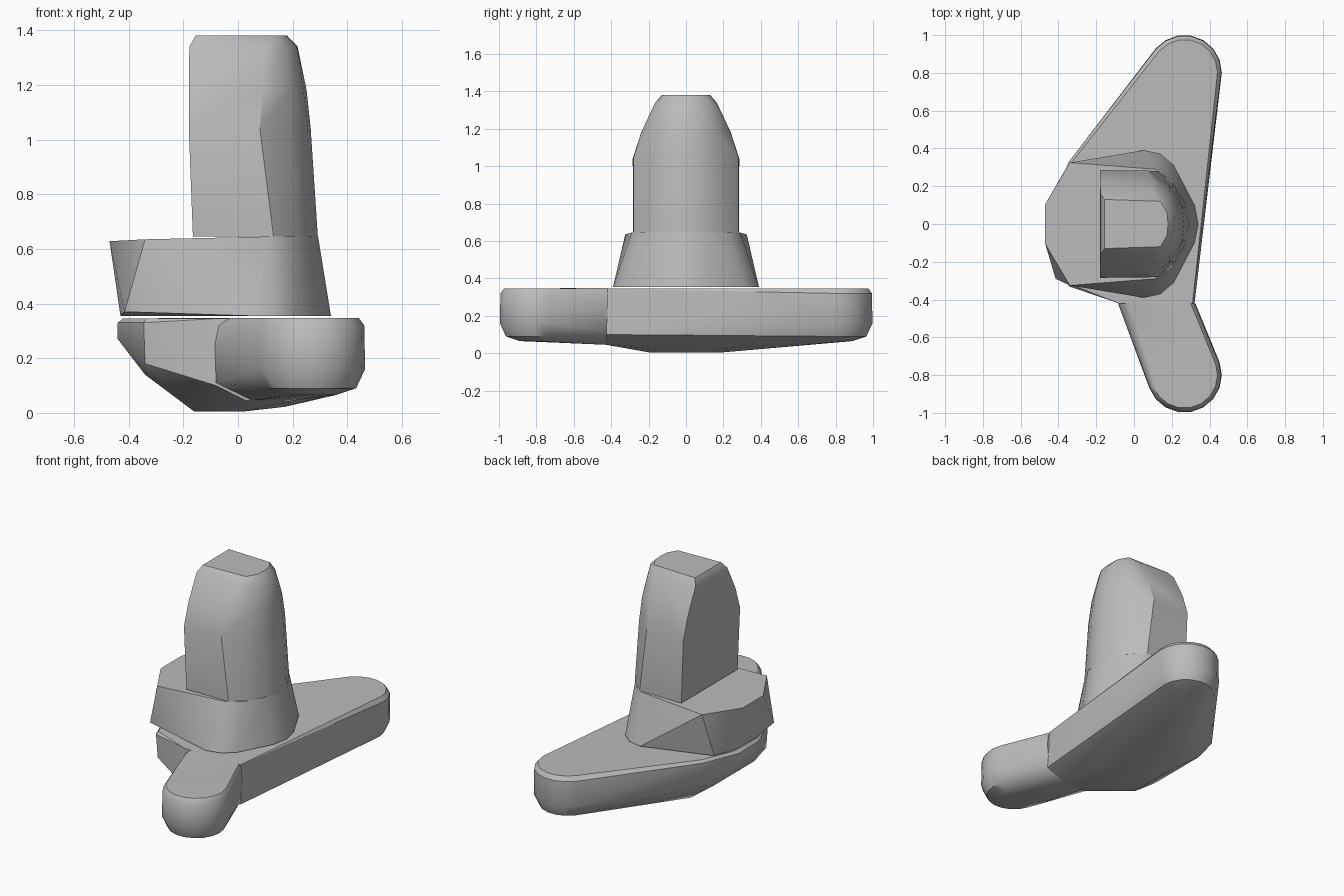
import bpy, bmesh, math

cube = bpy.data.objects.get("Cube")
if cube:
    bpy.data.objects.remove(cube, do_unlink=True)

grey = bpy.data.materials.new("plain_grey")
grey.use_nodes = True
colour = (0.5, 0.5, 0.5, 1)
grey.diffuse_color = colour
grey.node_tree.nodes["Principled BSDF"].inputs["Base Color"].default_value = colour


def solid(name, points, angle=32):
    """Convex solid wrapped around a few outline points."""
    bm = bmesh.new()
    for p in points:
        bm.verts.new(p)
    bmesh.ops.remove_doubles(bm, verts=bm.verts, dist=0.002)
    hull = bmesh.ops.convex_hull(bm, input=bm.verts)
    unused = [v for v in bm.verts if not v.link_faces]
    bmesh.ops.delete(bm, geom=unused, context='VERTS')
    bmesh.ops.dissolve_limit(bm, angle_limit=math.radians(1),
                             verts=bm.verts, edges=bm.edges)
    bmesh.ops.recalc_face_normals(bm, faces=bm.faces)
    mesh = bpy.data.meshes.new(name)
    bm.to_mesh(mesh)
    bm.free()
    mesh.materials.append(grey)
    obj = bpy.data.objects.new(name, mesh)
    bpy.context.collection.objects.link(obj)
    bpy.ops.object.select_all(action='DESELECT')
    obj.select_set(True)
    bpy.context.view_layer.objects.active = obj
    bpy.ops.object.shade_smooth_by_angle(angle=math.radians(angle))
    return obj


def layer(z, outline, mirror=True):
    """Outline at one height, mirrored front to back if asked."""
    pts = [(x, y, z) for x, y in outline]
    return pts + [(x, -y, z) for x, y in outline] if mirror else pts


def rounded_end(cx, cy):
    """Rounded arm tip: circles that shrink at the top and bottom."""
    pts = []
    for r, z in ((0.175, 0.347), (0.195, 0.32), (0.198, 0.16), (0.165, 0.09), (0.09, 0.065)):
        for i in range(18):
            a = math.tau * i / 18
            pts.append((cx + r * math.cos(a), cy + r * math.sin(a), z))
    return pts


# Base slab with the long back arm
base = rounded_end(0.267, 0.802)
base += layer(0.346, [(-0.42, 0.12), (-0.335, 0.32)])
base += layer(0.33, [(-0.44, 0.1), (-0.345, 0.33)])
base += layer(0.27, [(-0.44, 0.1)])
base += layer(0.14, [(-0.34, 0.2)])
base += layer(0.18, [(-0.34, 0.32)])
base += layer(0.005, [(-0.16, 0.18), (0.02, 0.2)])
base += layer(0.022, [(0.17, 0.15)])
base += layer(0.345, [(-0.08, -0.42), (0.31, -0.42)], False)
base += layer(0.1, [(-0.08, -0.42), (0.32, -0.425)], False)
base += layer(0.045, [(0.03, -0.425), (0.2, -0.425)], False)
solid("base_with_back_arm", base)

# Short front arm
arm = rounded_end(0.267, -0.8)
arm += layer(0.348, [(-0.03, -0.42), (0.3, -0.42)], False)
arm += layer(0.32, [(-0.07, -0.42), (0.32, -0.42)], False)
arm += layer(0.25, [(-0.085, -0.42), (0.325, -0.42)], False)
arm += layer(0.11, [(-0.08, -0.42), (0.31, -0.42)], False)
arm += layer(0.045, [(0.05, -0.42), (0.2, -0.42)], False)
solid("front_arm", arm, 40)

# Middle block, wider at its foot
block = layer(0.355, [(-0.43, 0.1), (0.05, 0.39), (0.14, 0.37), (0.21, 0.31),
                      (0.32, 0.1), (0.34, 0)])
block += layer(0.37, [(-0.415, -0.29)], False) + layer(0.36, [(-0.38, 0.26)], False)
block += layer(0.628, [(-0.47, 0.105)])
block += layer(0.635, [(-0.34, 0.325)])
block += layer(0.645, [(0.11, 0.29), (0.2, 0.23), (0.27, 0.11), (0.293, 0)])
solid("middle_block", block)

# Tower with a flat left-hand wall and a tapering top
tower = layer(0.645, [(-0.165, 0.282), (0.13, 0.28), (0.22, 0.2), (0.275, 0.09), (0.292, 0)])
tower += layer(1.04, [(-0.18, 0.285), (0.08, 0.282), (0.19, 0.2), (0.255, 0.09), (0.266, 0)])
tower += layer(1.18, [(-0.18, 0.24), (0.09, 0.24), (0.19, 0.17), (0.24, 0.08), (0.251, 0)])
tower += layer(1.34, [(-0.178, 0.16), (0.1, 0.165), (0.17, 0.13), (0.215, 0.05), (0.218, 0)])
tower += layer(1.38, [(-0.155, 0.13), (0.14, 0.12), (0.175, 0.06), (0.18, 0)])
solid("tower", tower)
